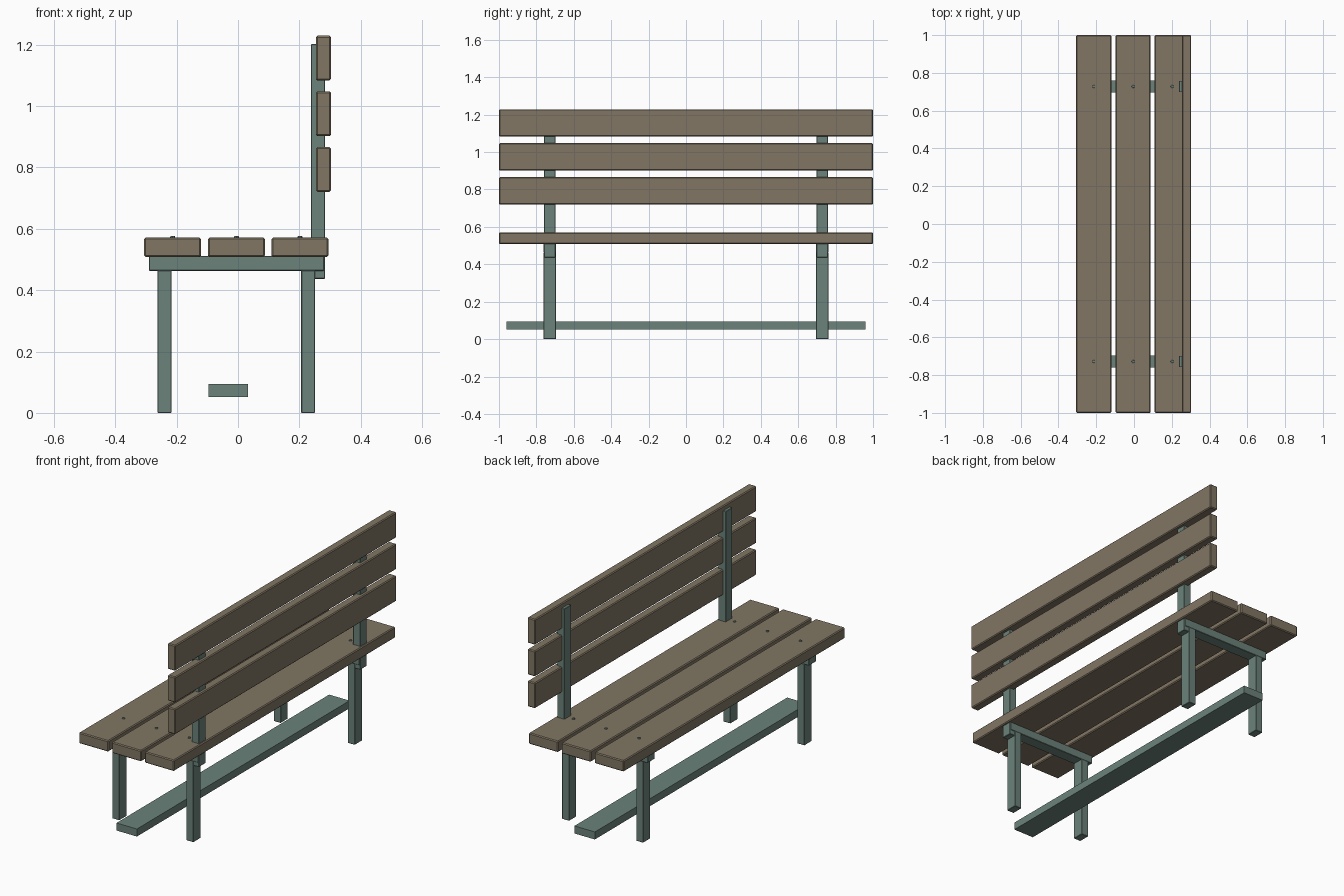
import bpy, bmesh
from mathutils import Matrix, Vector

if "Cube" in bpy.data.objects:
    bpy.data.objects.remove(bpy.data.objects["Cube"])


def material(name, colour):
    m = bpy.data.materials.new(name)
    m.diffuse_color = (*colour, 1)
    m.use_nodes = True
    m.node_tree.nodes["Principled BSDF"].inputs["Base Color"].default_value = m.diffuse_color
    return m


wood = material("weathered_wood", (0.22, 0.18, 0.125))
metal = material("green_metal", (0.147, 0.223, 0.195))


def finish(name, bm, mat):
    mesh = bpy.data.meshes.new(name)
    bm.to_mesh(mesh)
    bm.free()
    mesh.materials.append(mat)
    ob = bpy.data.objects.new(name, mesh)
    bpy.context.collection.objects.link(ob)
    return ob


def box(name, x, y, z, mat, bevel=0.0):
    """Box from (min, max) ranges, with an optional chamfer."""
    lo, hi = Vector((x[0], y[0], z[0])), Vector((x[1], y[1], z[1]))
    bm = bmesh.new()
    bmesh.ops.create_cube(bm, size=1, matrix=Matrix.Translation((lo + hi) / 2)
                          @ Matrix.Diagonal((*(hi - lo), 1)))
    ob = finish(name, bm, mat)
    if bevel:
        mod = ob.modifiers.new("edge", 'BEVEL')
        mod.width = bevel
        mod.segments = 1
    return ob


def bolt(name, x, y):
    bm = bmesh.new()
    bmesh.ops.create_cone(bm, cap_ends=True, segments=8, radius1=0.010, radius2=0.007,
                          depth=0.012, matrix=Matrix.Translation((x, y, 0.570)))
    finish(name, bm, metal)


# Seat and backrest planks
for i, x in enumerate((-0.213, -0.005, 0.202)):
    box(f"seat_plank_{i + 1}", (x - 0.093, x + 0.093), (-1, 1), (0.508, 0.571), wood, 0.005)
for i, z in enumerate((0.793, 0.975, 1.156)):
    box(f"back_plank_{i + 1}", (0.254, 0.303), (-1, 1), (z - 0.073, z + 0.073), wood, 0.005)

# Two metal end frames with their bolts
for side, y in (("near", -0.728), ("far", 0.728)):
    wide, slim = (y - 0.033, y + 0.033), (y - 0.030, y + 0.030)
    box(f"{side}_left_leg", (-0.262, -0.217), wide, (0, 0.465), metal, 0.002)
    box(f"{side}_right_leg", (0.206, 0.251), wide, (0, 0.465), metal, 0.002)
    box(f"{side}_seat_support", (-0.290, 0.281), wide, (0.463, 0.511), metal, 0.002)
    box(f"{side}_back_post", (0.238, 0.284), slim, (0.437, 1.202), metal, 0.002)
    for i, x in enumerate((-0.213, -0.005, 0.202)):
        bolt(f"{side}_bolt_{i + 1}", x, y)

# Long low rail between the end frames
box("low_rail", (-0.096, 0.033), (-0.96, 0.96), (0.051, 0.094), metal)
